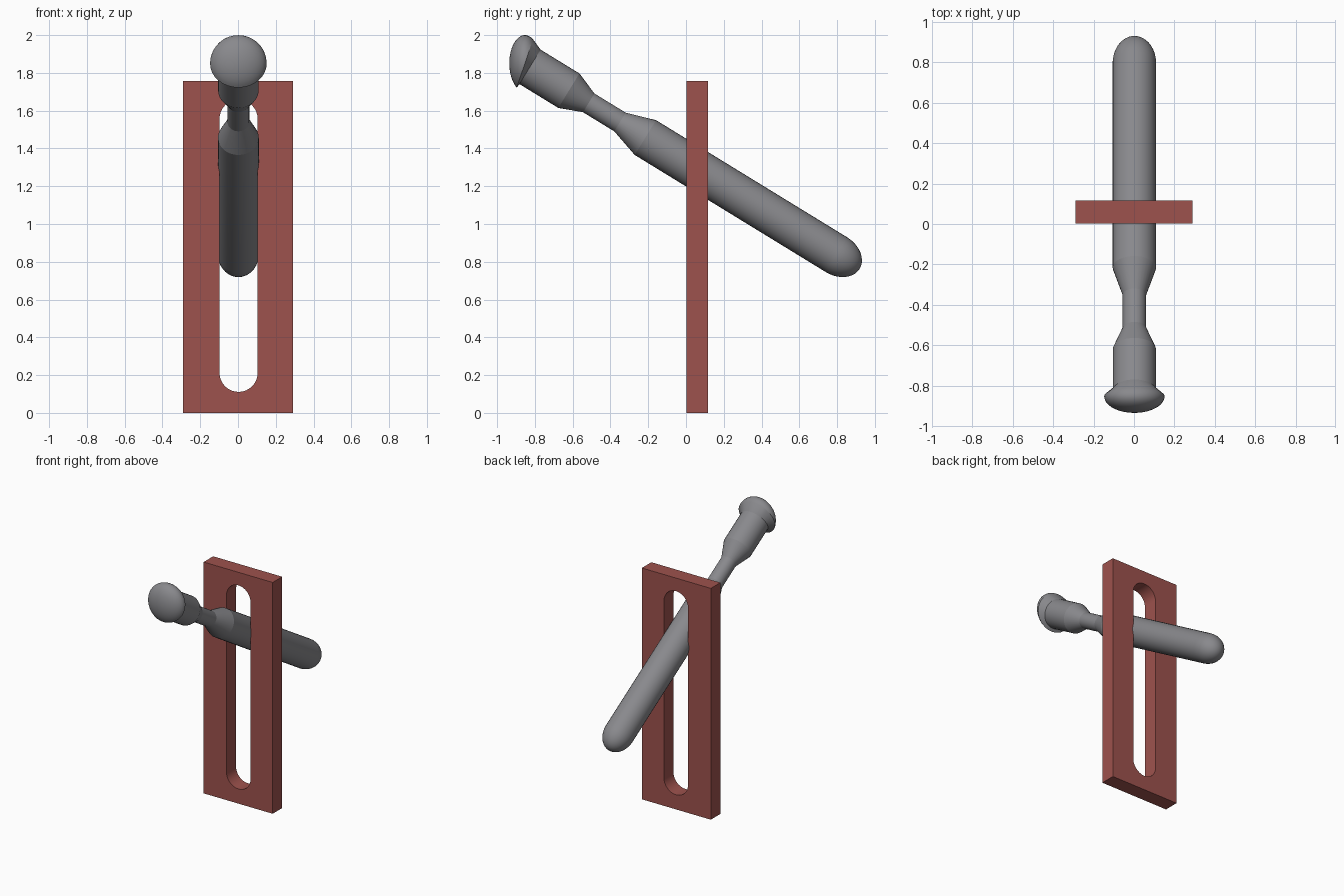
import bpy, bmesh, math
from mathutils import Vector

if "Cube" in bpy.data.objects:
    bpy.data.objects.remove(bpy.data.objects["Cube"])

SEG = 32


def material(name, rgb):
    m = bpy.data.materials.new(name)
    m.diffuse_color = (*rgb, 1)
    m.use_nodes = True
    m.node_tree.nodes["Principled BSDF"].inputs["Base Color"].default_value = m.diffuse_color
    return m


def finish(bm, name, mat, angle):
    bmesh.ops.recalc_face_normals(bm, faces=bm.faces)
    me = bpy.data.meshes.new(name)
    bm.to_mesh(me)
    bm.free()
    me.materials.append(mat)
    ob = bpy.data.objects.new(name, me)
    bpy.context.collection.objects.link(ob)
    bpy.ops.object.select_all(action='DESELECT')
    ob.select_set(True)
    bpy.context.view_layer.objects.active = ob
    bpy.ops.object.shade_smooth_by_angle(angle=math.radians(angle))
    return ob


red = material("brick red", (0.34, 0.085, 0.075))
grey = material("steel grey", (0.25, 0.25, 0.265))

# Upright plate with a long round-ended slot
Y0, Y1 = 0.002, 0.116
W, H = 0.29, 1.757
R, CX, ZB, ZT = 0.101, 0.003, 0.212, 1.557
outer = [(-W, 0), (W, 0), (W, H), (-W, H)]
N = 16
slot = []
for zc, start in ((ZT, 0), (ZB, math.pi)):
    for i in range(N + 1):
        a = start + math.pi * i / N
        slot.append((CX + R * math.cos(a), zc + R * math.sin(a)))
bm = bmesh.new()
edges = []
for loop in (outer, slot):
    vs = [bm.verts.new((x, Y0, z)) for x, z in loop]
    edges += [bm.edges.new((vs[i - 1], vs[i])) for i in range(len(vs))]
bmesh.ops.triangle_fill(bm, use_beauty=True, use_dissolve=False, edges=edges)
ext = bmesh.ops.extrude_face_region(bm, geom=bm.faces[:])
bmesh.ops.translate(bm, vec=(0, Y1 - Y0, 0),
                    verts=[v for v in ext["geom"] if isinstance(v, bmesh.types.BMVert)])
finish(bm, "slotted_plate", red, 30)

# Tilted lever: rings (centre, half-width in x, half-height vector) along its axis
T = math.radians(31.5)
D = Vector((0, math.cos(T), -math.sin(T)))
UP = Vector((0, math.sin(T), math.cos(T)))
P0 = Vector((0.002, -0.215, 1.4575))
rings = []

# Button head: hemisphere on the tilted axis, flattened front to back
HEAD, HR, FLAT = Vector((0.002, -0.853, 1.85)), 0.15, 0.55


def flat(v):
    return Vector((v.x, v.y * FLAT, v.z))


K = 10
for i in range(1, K + 1):
    a = math.pi / 2 * i / K
    rings.append((HEAD + flat(-D * HR * math.cos(a)), HR * math.sin(a),
                  flat(UP * HR * math.sin(a))))
head_tip = HEAD + flat(-D * HR)

# Collar, neck and long shaft (distance along axis, radius)
for s, r in [(-0.7165, 0.107), (-0.475, 0.107), (-0.352, 0.058),
             (-0.158, 0.058), (0, 0.108), (1.186, 0.108)]:
    rings.append((P0 + D * s, r, UP * r))

# Rounded far end
END, LEN = P0 + D * 1.186, 0.144
for i in range(1, K):
    a = math.pi / 2 * i / K
    r = 0.108 * math.cos(a)
    rings.append((END + D * LEN * math.sin(a), r, UP * r))

bm = bmesh.new()
loops = []
for c, hx, up in rings:
    loops.append([bm.verts.new(c + Vector((hx * math.cos(t), 0, 0)) + up * math.sin(t))
                  for t in (2 * math.pi * j / SEG for j in range(SEG))])
for a, b in zip(loops, loops[1:]):
    for j in range(SEG):
        bm.faces.new((a[j - 1], a[j], b[j], b[j - 1]))
for loop, tip in ((loops[0], head_tip), (loops[-1], END + D * LEN)):
    v = bm.verts.new(tip)
    for j in range(SEG):
        bm.faces.new((loop[j - 1], loop[j], v))
finish(bm, "lever", grey, 17)
